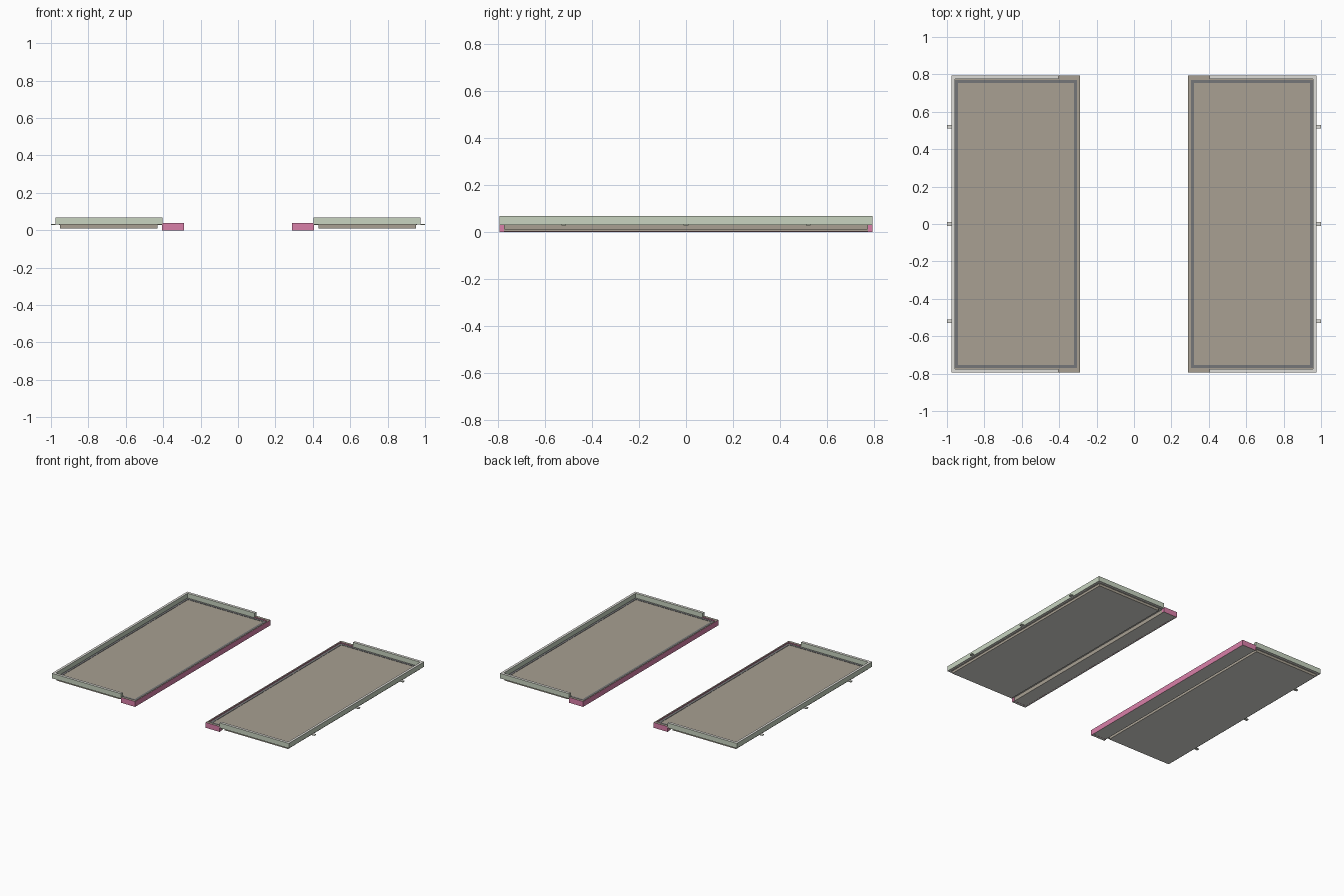
import bpy

if "Cube" in bpy.data.objects:
    bpy.data.objects.remove(bpy.data.objects["Cube"])


def material(name, hex_code):
    # sRGB hex to linear diffuse colour
    vals = [int(hex_code[i:i + 2], 16) / 255 for i in (0, 2, 4)]
    lin = [v / 12.92 if v <= 0.04045 else ((v + 0.055) / 1.055) ** 2.4 for v in vals]
    m = bpy.data.materials.new(name)
    m.diffuse_color = (*lin, 1)
    m.use_nodes = True
    m.node_tree.nodes["Principled BSDF"].inputs["Base Color"].default_value = m.diffuse_color
    return m


BEIGE = material("beige", "A8A092")
GREEN = material("pale_green", "C8D4C0")
PALE = material("pale_grey", "DFDED8")
PINK = material("pink", "D980A9")
DARK = material("dark_grey", "757678")


def part(name, boxes, mat, side, top=None):
    """One object from (x0, x1, y0, y1, z0, z1) boxes; side mirrors x.
    Sides take mat, tops take top (or mat), undersides are pale grey."""
    verts, faces = [], []
    for x0, x1, y0, y1, z0, z1 in boxes:
        a, b = sorted((x0 * side, x1 * side))
        n = len(verts)
        verts += [(x, y, z) for z in (z0, z1)
                  for x, y in ((a, y0), (b, y0), (b, y1), (a, y1))]
        faces += [[n + i for i in f] for f in
                  ((3, 2, 1, 0), (4, 5, 6, 7), (0, 1, 5, 4),
                   (1, 2, 6, 5), (2, 3, 7, 6), (3, 0, 4, 7))]
    me = bpy.data.meshes.new(name)
    me.from_pydata(verts, [], faces)
    for m in (mat, top or mat, PALE):
        me.materials.append(m)
    for p in me.polygons:
        p.material_index = 1 if p.normal.z > 0.9 else 2 if p.normal.z < -0.9 else 0
    bpy.context.collection.objects.link(bpy.data.objects.new(name, me))


def ring(x0, x1, y, w, z0, z1):
    # four strips round a rectangle
    return [(x0, x0 + w, -y, y, z0, z1), (x1 - w, x1, -y, y, z0, z1),
            (x0 + w, x1 - w, -y, -y + w, z0, z1), (x0 + w, x1 - w, y - w, y, z0, z1)]


def ends(x0, x1, z0, z1):
    # matching strips at the front and back ends
    return [(x0, x1, -0.795, -0.775, z0, z1), (x0, x1, 0.775, 0.795, z0, z1)]


for side, label in ((-1, "left"), (1, "right")):
    # floor plate, and the two blocks beneath with a groove between them
    part(label + "_floor", [(0.30, 0.957, -0.775, 0.775, 0.028, 0.032)], BEIGE, side)
    part(label + "_lower_panel", [(0.43, 0.952, -0.772, 0.772, 0.01, 0.028)], BEIGE, side)
    part(label + "_inner_block", [(0.30, 0.402, -0.775, 0.775, 0.001, 0.028)], BEIGE, side)
    # dark seal on the floor
    part(label + "_seal", ring(0.306, 0.956, 0.770, 0.016, 0.032, 0.034), DARK, side)
    # raised rim on the outer edge and both ends
    part(label + "_rim", [(0.957, 0.975, -0.795, 0.795, 0.03, 0.067)]
         + ends(0.405, 0.957, 0.03, 0.067), GREEN, side, PALE)
    # low edging on the inner side, wrapping both ends
    part(label + "_edging", [(0.29, 0.30, -0.795, 0.795, 0, 0.04)]
         + ends(0.30, 0.405, 0, 0.04), PINK, side, BEIGE)
    # small outer tabs
    part(label + "_tabs", [(0.975, 1.0, y - 0.01, y + 0.01, 0.028, 0.034)
                           for y in (-0.52, 0, 0.52)], GREEN, side, PALE)
